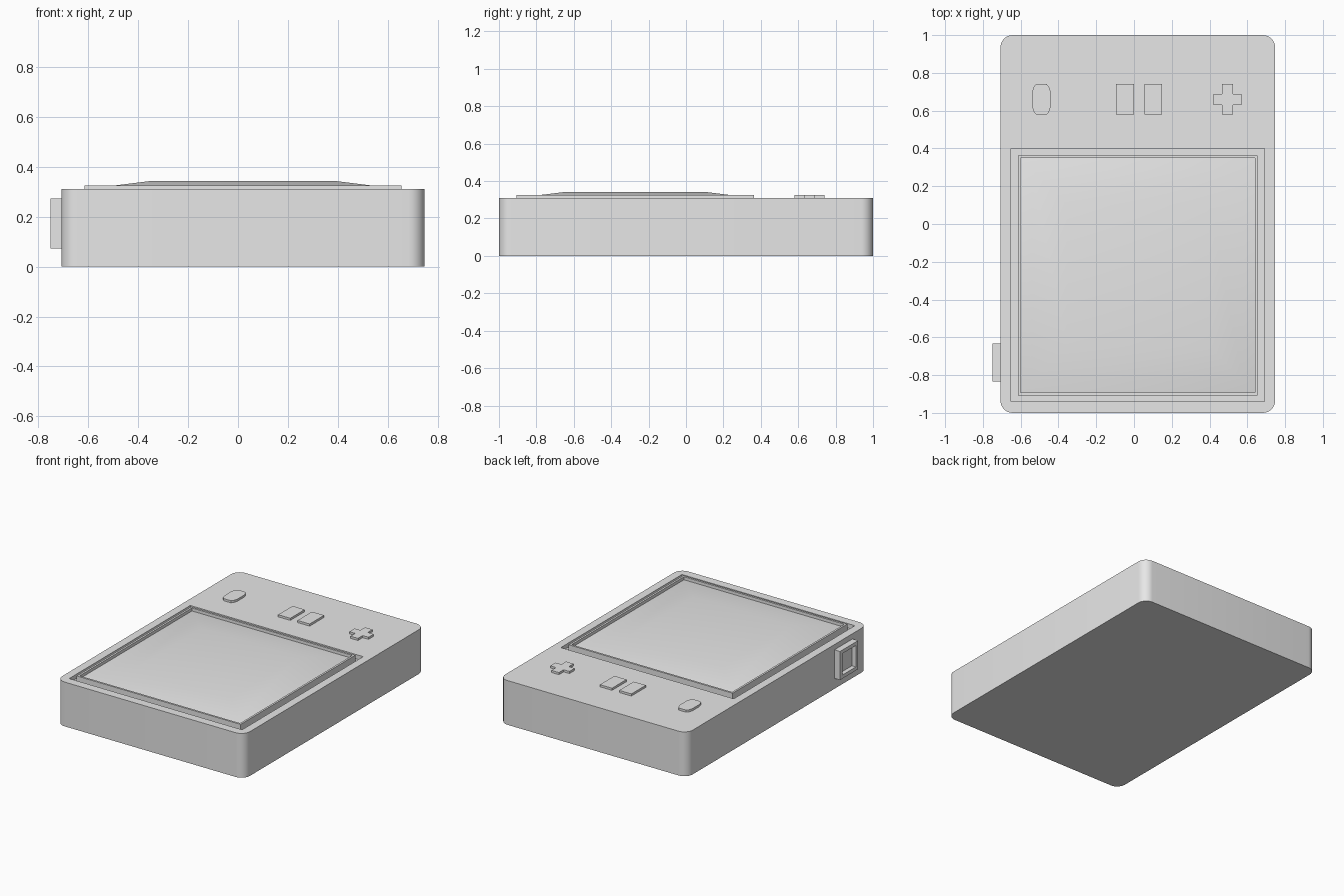
import bpy
import bmesh
from math import sin, cos, pi, radians

if "Cube" in bpy.data.objects:
    bpy.data.objects.remove(bpy.data.objects["Cube"], do_unlink=True)

# One plain grey for the whole device
grey = bpy.data.materials.new("plain_grey")
grey.use_nodes = True
grey.diffuse_color = (0.8, 0.8, 0.8, 1)
grey.node_tree.nodes["Principled BSDF"].inputs["Base Color"].default_value = (0.8, 0.8, 0.8, 1)


def loft(name, loops, smooth=None):
    """Skin a stack of equal-length loops and cap both ends."""
    bm = bmesh.new()
    rings = [[bm.verts.new(p) for p in loop] for loop in loops]
    n = len(rings[0])
    for a, b in zip(rings, rings[1:]):
        for i in range(n):
            j = (i + 1) % n
            bm.faces.new((a[i], a[j], b[j], b[i]))
    bm.faces.new(rings[0][::-1])
    bm.faces.new(rings[-1])
    bmesh.ops.recalc_face_normals(bm, faces=bm.faces)
    mesh = bpy.data.meshes.new(name)
    bm.to_mesh(mesh)
    bm.free()
    mesh.materials.append(grey)
    obj = bpy.data.objects.new(name, mesh)
    bpy.context.collection.objects.link(obj)
    if smooth:
        shade(obj, smooth)
    return obj


def activate(obj):
    bpy.ops.object.select_all(action='DESELECT')
    obj.select_set(True)
    bpy.context.view_layer.objects.active = obj


def shade(obj, degrees):
    activate(obj)
    bpy.ops.object.shade_smooth_by_angle(angle=radians(degrees))


def prism(name, outline, z0, z1):
    return loft(name, [[(x, y, z) for x, y in outline] for z in (z0, z1)])


def rect(cx, cy, hx, hy):
    return [(cx - hx, cy - hy), (cx + hx, cy - hy), (cx + hx, cy + hy), (cx - hx, cy + hy)]


def rounded_rect(cx, cy, hx, hy, r, steps=8):
    pts = []
    for k, (sx, sy) in enumerate(((1, 1), (-1, 1), (-1, -1), (1, -1))):
        for s in range(steps + 1):
            a = (k + s / steps) * pi / 2
            pts.append((cx + sx * (hx - r) + r * cos(a), cy + sy * (hy - r) + r * sin(a)))
    return pts


TOP = 0.31
FLOOR = 0.28
MID = 0.02
SCREEN_Y = -0.272

# Body with a sunken pocket around the screen
body = prism("body", rounded_rect(MID, 0, 0.727, 1, 0.065), 0, TOP)
cutter = prism("pocket_cutter", rect(MID, -0.27, 0.67, 0.67), FLOOR, 0.5)
cutter.hide_render = True
cut = body.modifiers.new("pocket", 'BOOLEAN')
cut.object = cutter
cut.solver = 'EXACT'
activate(body)
bpy.ops.object.modifier_apply(modifier=cut.name)
bpy.data.objects.remove(cutter, do_unlink=True)
shade(body, 30)

# Screen: thin raised rim around a softly domed panel (half size, height)
profile = [(0.635, FLOOR), (0.635, 0.325), (0.621, 0.325), (0.621, 0.304),
           (0.56, 0.319), (0.375, 0.342)]
loft("screen", [[(x, y, z) for x, y in rect(MID, SCREEN_Y, h, h)] for h, z in profile], 80)

# Buttons on the upper panel
BY, BTOP = 0.66, 0.325
for side, x in (("left", 0.102), ("right", -0.048)):
    prism("middle_button_" + side, rect(x, BY, 0.047, 0.08), TOP, BTOP)

quarter = [(0.049, 0.04), (0.04, 0.067), (0.028, 0.08)]
half = quarter + [(-x, y) for x, y in reversed(quarter)]
oval = half + [(-x, -y) for x, y in half]
prism("oval_button", [(x - 0.49, y + BY) for x, y in oval], TOP, BTOP)

w, lx, ly = 0.029, 0.074, 0.081
corner = [(lx, w), (w, w), (w, ly)]
half = corner + [(-x, y) for x, y in reversed(corner)]
cross = half + [(-x, -y) for x, y in half]
prism("cross_button", [(x + 0.495, y + BY) for x, y in cross], TOP, BTOP)

# Side port: square frame with a recessed centre
port = [(0.1, -0.7), (0.1, -0.75), (0.075, -0.75), (0.075, -0.72)]
loft("side_port", [[(x, y, z) for y, z in rect(-0.733, 0.173, h, h)] for h, x in port])
